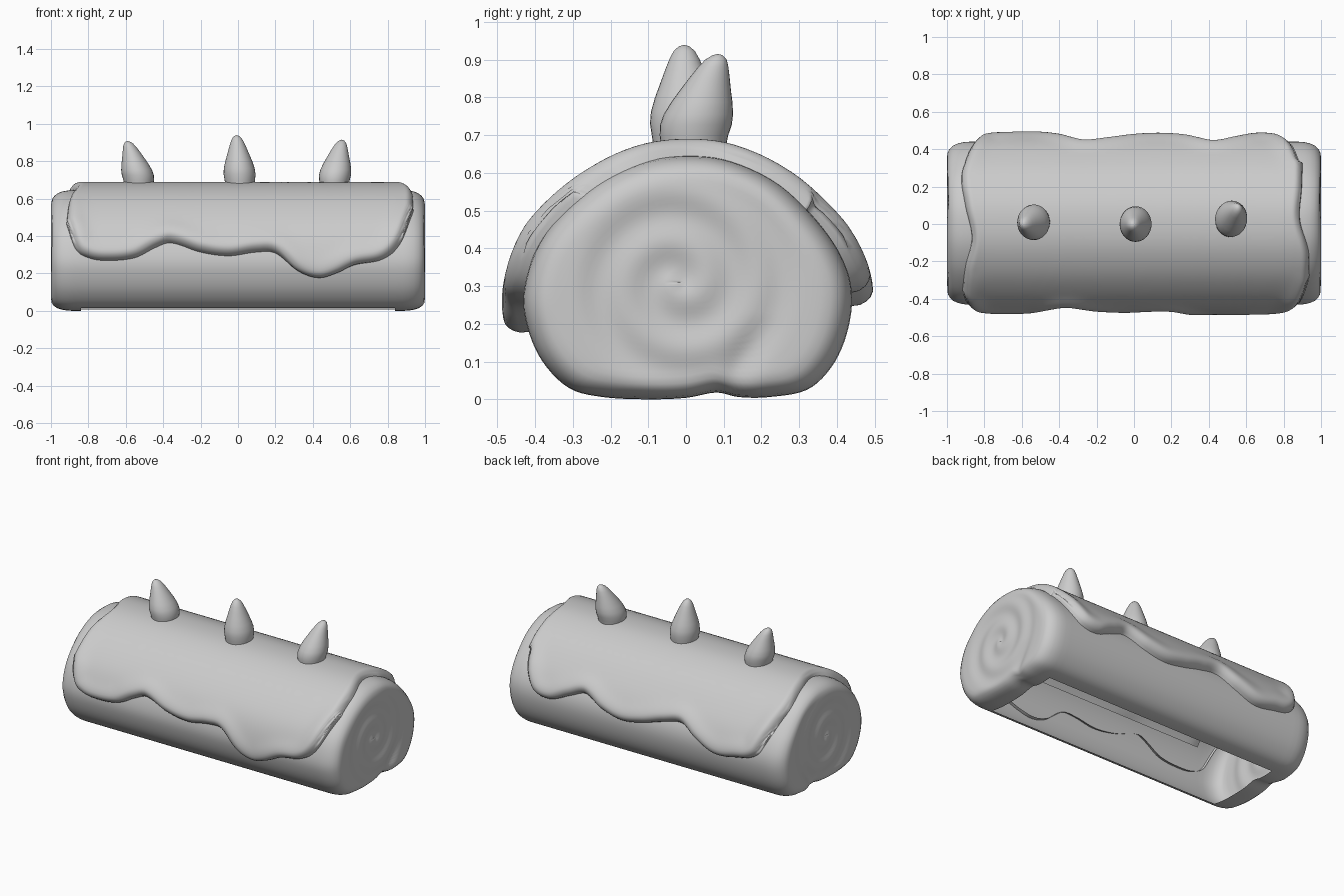
import bpy, bmesh, math
from mathutils import Vector

if "Cube" in bpy.data.objects:
    bpy.data.objects.remove(bpy.data.objects["Cube"])


def curve(pts, x):
    """Smooth interpolation through sorted (x, value) knots."""
    n = len(pts)

    def slope(i):
        a, b = pts[max(i - 1, 0)], pts[min(i + 1, n - 1)]
        return (b[1] - a[1]) / (b[0] - a[0])
    x = min(max(x, pts[0][0]), pts[-1][0])
    i = 0
    while i < n - 2 and x > pts[i + 1][0]:
        i += 1
    h = pts[i + 1][0] - pts[i][0]
    t = (x - pts[i][0]) / h
    return ((2*t**3 - 3*t*t + 1) * pts[i][1] + (t**3 - 2*t*t + t) * h * slope(i)
            + (3*t*t - 2*t**3) * pts[i + 1][1] + (t**3 - t*t) * h * slope(i + 1))


def grid_object(name, rows, closed=False, remove=None):
    """Skin rows of points into a smooth mesh, optionally removing faces."""
    bm = bmesh.new()
    vs = [[bm.verts.new(p) for p in r] for r in rows]
    m = len(rows[0])
    for a, b in zip(vs, vs[1:]):
        for j in range(m if closed else m - 1):
            k = (j + 1) % m
            bm.faces.new((a[j], a[k], b[k], b[j]))
    bmesh.ops.remove_doubles(bm, verts=bm.verts, dist=1e-5)
    bmesh.ops.recalc_face_normals(bm, faces=bm.faces)
    if remove:
        bad = [f for f in bm.faces if remove(f.calc_center_median())]
        bmesh.ops.delete(bm, geom=bad, context='FACES')
    for f in bm.faces:
        f.smooth = True
    me = bpy.data.meshes.new(name)
    bm.to_mesh(me)
    bm.free()
    ob = bpy.data.objects.new(name, me)
    bpy.context.collection.objects.link(ob)
    return ob


# Cross-section (y, z): bottom seam, up the front, over the top, down the back
knots = [(.08, .018), (0, .004), (-.1, 0), (-.22, .006), (-.31, .03), (-.38, .1),
         (-.42, .19), (-.43, .28), (-.40, .39), (-.34, .48), (-.24, .57), (-.12, .628),
         (0, .645), (.12, .63), (.25, .567), (.36, .457), (.42, .36), (.44, .27),
         (.425, .17), (.385, .085), (.32, .025), (.22, .006), (.14, .006)]
prof = []
K = len(knots)
for i in range(K):
    p0, p1, p2, p3 = (Vector(knots[(i + d) % K]) for d in (-1, 0, 1, 2))
    for k in range(5):
        t = k / 5
        prof.append(.5 * (2*p1 + (p2 - p0)*t + (2*p0 - 5*p1 + 4*p2 - p3)*t*t
                          + (3*p1 - p0 - 3*p2 + p3)*t**3))
cum = [0]
for a, b in zip(prof, prof[1:]):
    cum.append(cum[-1] + (b - a).length)


# Cake body with rounded ends and a pressed spiral on each end
def end_relief(y, z):
    dy, dz = y + .02, z - .31
    r, th = math.hypot(dy, dz), math.atan2(dz, dy)
    fade = 1 / (1 + math.exp((r - .3) / .025))
    d = .011 * fade * (.5 + .5 * math.cos(2*math.pi*r/.14 - th))
    seam = abs(y - .1 - .5 * z)
    return d + .02 * math.exp(-(seam / .04)**2) * max(0, 1 - z / .22)


centre = Vector((0, .31))
half = [(.84, 1), (.88, 1), (.91, .995), (.94, .98), (.965, .955), (.985, .915),
        (.996, .87), (1, .81)] + [(1, .81 * (1 - i / 18)) for i in range(1, 19)]
stations = [(-x, s) for x, s in reversed(half)]
stations += [(-.84 + 1.68 * i / 40, 1) for i in range(1, 40)] + half
rows = []
for x, s in stations:
    row = []
    for p in prof:
        q = centre + (p - centre) * s
        q.y = max(q.y, 0)
        d = end_relief(q.x, q.y) if abs(x) > .95 else 0
        row.append((x - math.copysign(d, x), q.x, q.y))
    rows.append(row)


def open_part(c):
    under = abs(c.x) < .84 and -.27 < c.y < .24 and c.z < .06
    covered = abs(c.x) < .78 and c.z > .43
    return under or covered


grid_object("cake_roll", rows, True, open_part)

# Icing outline: drip heights on front and back, and the two end edges
front = [(-.92, .47), (-.87, .33), (-.8, .28), (-.7, .265), (-.55, .28), (-.44, .335),
         (-.36, .36), (-.2, .31), (-.05, .29), (.1, .31), (.2, .305), (.32, .21),
         (.43, .175), (.53, .2), (.62, .24), (.78, .275), (.87, .36), (.94, .54)]
back = [(-.92, .45), (-.85, .31), (-.7, .26), (-.55, .245), (-.4, .3), (-.28, .36),
        (-.15, .34), (0, .3), (.15, .28), (.3, .31), (.44, .365), (.55, .33),
        (.68, .28), (.8, .3), (.87, .38), (.92, .5)]
left = [(0, -.92), (.2, -.905), (.4, -.87), (.6, -.905), (.8, -.925), (1, -.89)]
right = [(0, .94), (.25, .935), (.5, .89), (.75, .9), (1, .905)]
top_i = 12 * 5


def arc_at_height(z, side):
    rng = range(25, top_i) if side < 0 else range(top_i, 100)
    for i in rng:
        a, b = prof[i].y, prof[i + 1].y
        if min(a, b) <= z <= max(a, b):
            return cum[i] + (cum[i + 1] - cum[i]) * (z - a) / (b - a)


def surface(s, off):
    i = max(j for j in range(len(cum) - 1) if cum[j] <= s)
    t = (s - cum[i]) / (cum[i + 1] - cum[i])
    p = prof[i].lerp(prof[i + 1], t)
    t0 = (prof[i + 1] - prof[i - 1]).normalized()
    t1 = (prof[(i + 2) % len(prof)] - prof[i]).normalized()
    tan = t0.lerp(t1, t).normalized()
    return p + Vector((-tan.y, tan.x)) * off


def spread(i, n):
    """Even spacing, blended with tighter spacing near the ends."""
    t = i / n
    return .35 * t + .65 * (.5 - .5 * math.cos(math.pi * t))


NU, NV = 120, 60
flat = []
for i in range(NU + 1):
    u = spread(i, NU)
    xf = -.92 + 1.86 * u
    sf, sb = arc_at_height(curve(front, xf), -1), arc_at_height(curve(back, xf), 1)
    col = []
    for j in range(NV + 1):
        v = spread(j, NV)
        xl, xr = curve(left, v), curve(right, v)
        col.append((xl + (xr - xl) * u, sf + (sb - sf) * v))
    flat.append(col)
rim = flat[0] + flat[-1] + [c[0] for c in flat] + [c[-1] for c in flat]
rows = []
for col in flat:
    row = []
    for x, s in col:
        d = math.sqrt(min((x - a)**2 + (s - b)**2 for a, b in rim))
        round_edge = math.sqrt(1 - (1 - min(d / .045, 1))**2)
        low = min(1, max(0, abs(s - cum[top_i]) - .25) / .2)
        off = -.025 + .07 * round_edge + .012 * low * math.exp(-((d - .05) / .05)**2)
        y, z = surface(s, off)
        row.append((x, y, z))
    rows.append(row)
grid_object("icing", rows)

# Three leaning cream peaks
peak = [(.08, -.02), (.084, .01), (.088, .04), (.085, .07), (.075, .105), (.062, .14),
        (.049, .175), (.037, .205), (.026, .226), (.013, .238), (0, .242)]
for name, cx, cy, lx, ly, h in (("left", -.53, .01, -.06, -.01, .9),
                                ("middle", .01, 0, -.017, -.005, 1.03),
                                ("right", .515, .02, .04, .065, .93)):
    rows = []
    for r, t in peak:
        k = (max(t, 0) / .242)**1.3
        rows.append([(cx + lx*k + r * .97 * math.cos(a), cy + ly*k + r * 1.08 * math.sin(a), .69 + t*h)
                     for a in (2 * math.pi * n / 32 for n in range(32))])
    grid_object("cream_peak_" + name, rows, True)
